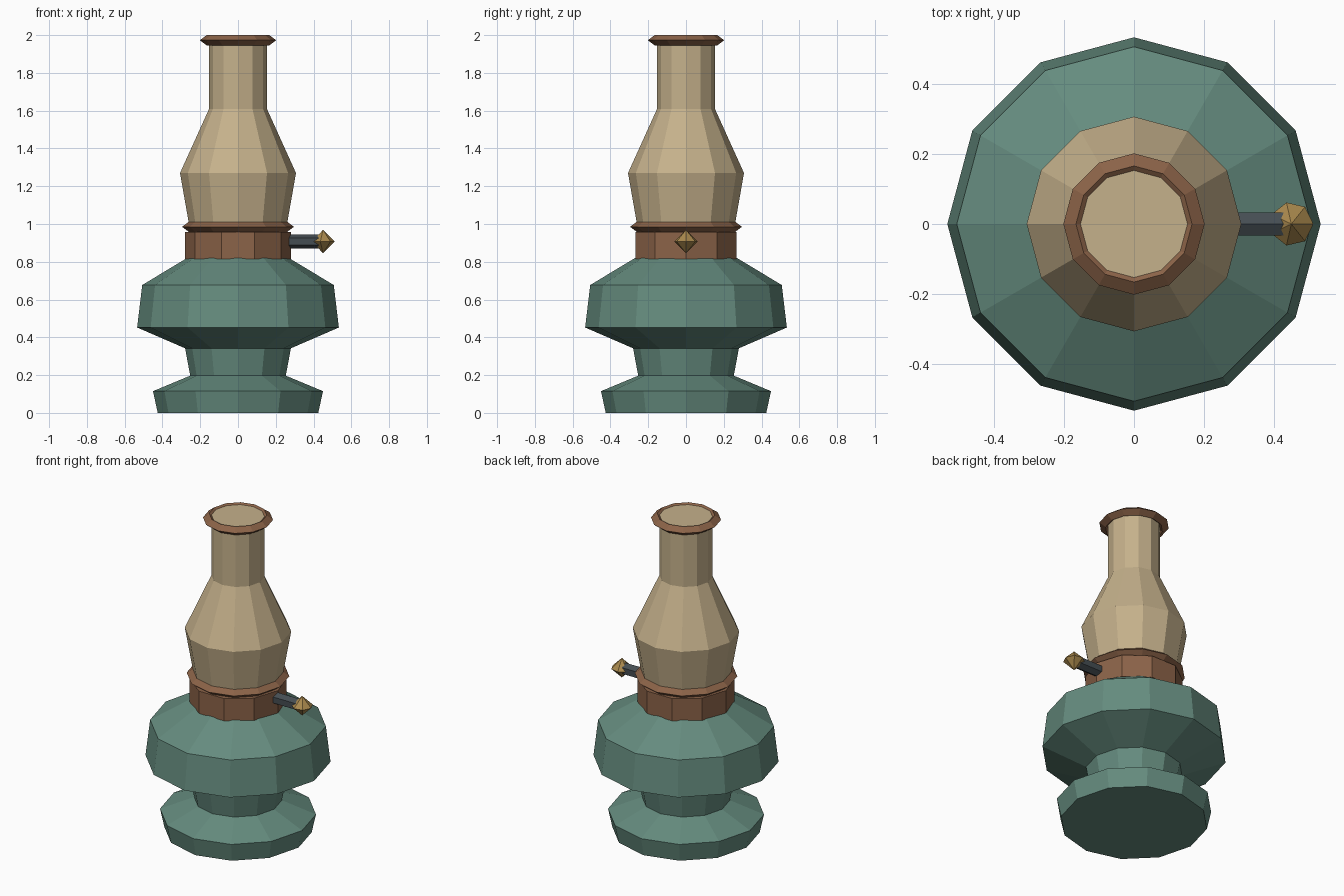
import bpy, bmesh
from math import cos, sin, pi
from mathutils import Matrix

if "Cube" in bpy.data.objects:
    bpy.data.objects.remove(bpy.data.objects["Cube"])


def material(name, rgb):
    m = bpy.data.materials.new(name)
    m.diffuse_color = (*rgb, 1)
    m.use_nodes = True
    m.node_tree.nodes["Principled BSDF"].inputs["Base Color"].default_value = m.diffuse_color
    return m


TEAL = material("teal", (0.13, 0.26, 0.21))
CREAM = material("cream", (0.56, 0.44, 0.26))
COPPER = material("copper", (0.26, 0.125, 0.065))
STEEL = material("steel", (0.06, 0.075, 0.085))
GOLD = material("gold", (0.40, 0.25, 0.075))


def lathe(name, profile, sides, mat, closed=False, matrix=None):
    """Spin (radius, z) points round z; a closed profile makes a ring, an open one is capped."""
    bm = bmesh.new()
    rows = []
    for r, z in profile:
        if r == 0:
            rows.append([bm.verts.new((0, 0, z))] * sides)
        else:
            rows.append([bm.verts.new((r * cos(2 * pi * i / sides), r * sin(2 * pi * i / sides), z))
                         for i in range(sides)])
    pairs = list(zip(rows, rows[1:]))
    if closed:
        pairs.append((rows[-1], rows[0]))
    for a, b in pairs:
        for i in range(sides):
            j = (i + 1) % sides
            bm.faces.new(list(dict.fromkeys((a[i], a[j], b[j], b[i]))))
    if not closed:
        for row, (r, z) in ((rows[0], profile[0]), (rows[-1], profile[-1])):
            if r > 0:
                bm.faces.new(row)
    bmesh.ops.recalc_face_normals(bm, faces=bm.faces)
    if matrix:
        bm.transform(matrix)
    mesh = bpy.data.meshes.new(name)
    bm.to_mesh(mesh)
    bm.free()
    mesh.materials.append(mat)
    ob = bpy.data.objects.new(name, mesh)
    bpy.context.collection.objects.link(ob)
    return ob


def rim(name, radius, z):
    """Diamond-section ring."""
    w, h = 0.036, 0.027
    lathe(name, [(radius + w, z), (radius, z + h), (radius - w, z), (radius, z - h)],
          12, COPPER, closed=True)


# Foot, stem and oil tank
lathe("base_and_tank", [(0.425, 0), (0.45, 0.115), (0.253, 0.197), (0.28, 0.342),
                        (0.534, 0.452), (0.507, 0.677), (0.27, 0.82)], 12, TEAL)

# Burner collar
lathe("burner_collar", [(0.28, 0.815), (0.28, 0.957)], 10, COPPER)

# Glass chimney
lathe("chimney", [(0.252, 0.957), (0.307, 1.27), (0.153, 1.61), (0.153, 1.991)], 12, CREAM)

# Rims below and above the chimney
rim("lower_rim", 0.26, 0.985)
rim("top_rim", 0.166, 1.973)

# Wick shaft along +x, and its faceted knob
lathe("wick_shaft", [(0.038, 0.22), (0.038, 0.44)], 6, STEEL,
      matrix=Matrix.Translation((0, 0, 0.907)) @ Matrix.Rotation(pi / 2, 4, 'Y'))
lathe("wick_knob", [(0, -0.062), (0.063, 0), (0, 0.062)], 7, GOLD,
      matrix=Matrix.Translation((0.45, 0, 0.907)))
